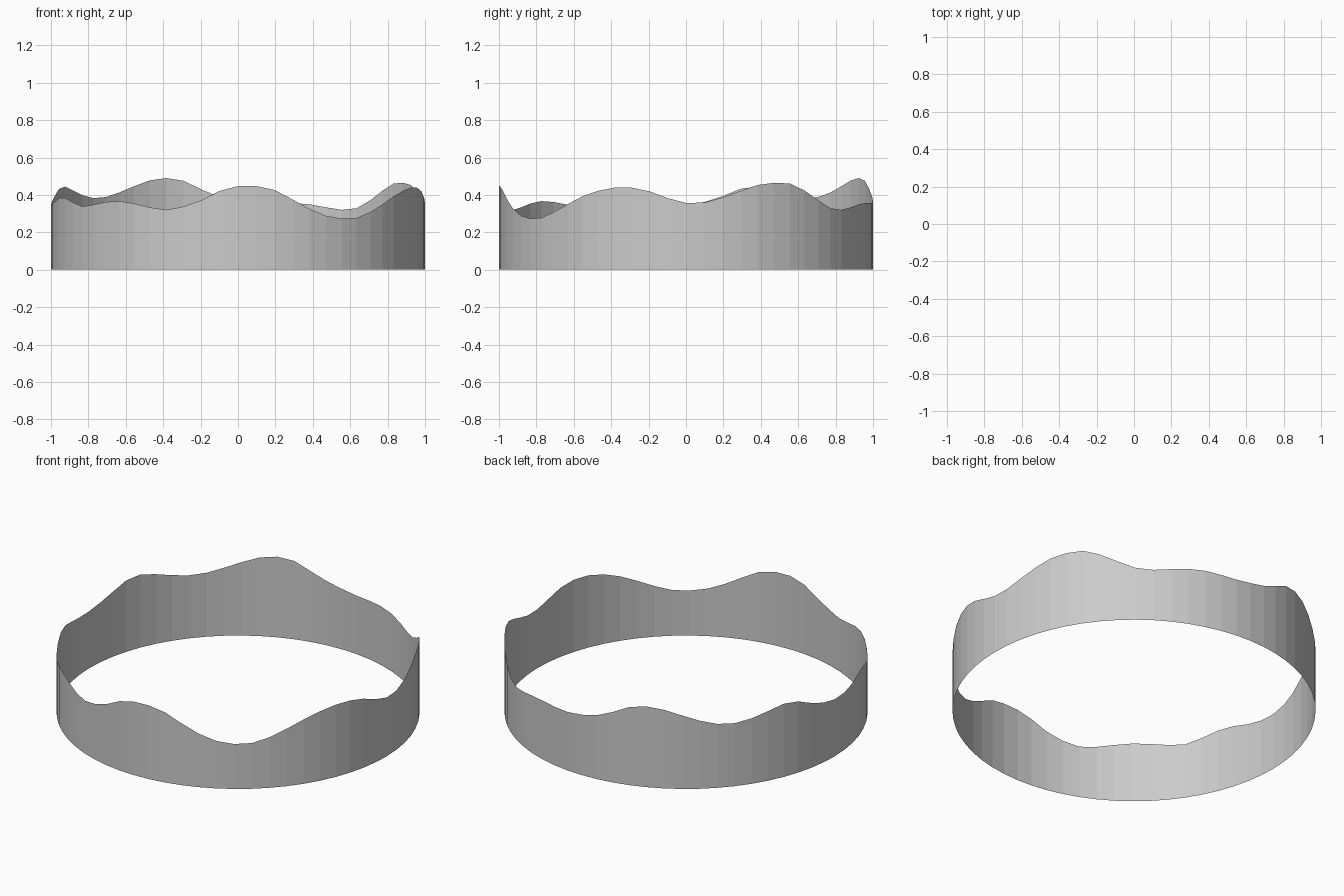
import bpy, bmesh, math

if "Cube" in bpy.data.objects:
    bpy.data.objects.remove(bpy.data.objects["Cube"])

SEGMENTS = 64
RADIUS = 1.0

# Rim height profile: (angle in degrees, height)
RIM = [
    (3, .353), (10, .38), (18, .428), (23, .455), (29, .465), (34, .46),
    (44, .38), (49, .337), (56, .32), (64, .34), (70, .355), (75, .357),
    (84, .355), (91, .37), (98, .402), (107, .476), (112.5, .49), (118.5, .476),
    (126, .433), (134, .391), (141, .383), (150, .414), (157, .444),
    (163, .433), (171, .378), (177, .353), (183, .345), (191, .362), (199, .387),
    (204, .38), (213, .338), (219, .347), (225.5, .363), (230, .367),
    (237, .352), (247.5, .32), (258, .367), (267, .438), (274, .449),
    (281, .428), (291, .337), (298, .289), (304, .273), (311, .283),
    (318, .33), (327, .396), (335, .433), (340, .441), (348.6, .42), (354, .385),
]


def rim_height(angle):
    """Smooth periodic interpolation of the rim profile."""
    n = len(RIM)

    def knot(k):
        return RIM[k % n][0] + 360 * (k // n), RIM[k % n][1]

    def slope(k):
        (a, p), (b, q), (c, r) = knot(k - 1), knot(k), knot(k + 1)
        s, t = (q - p) / (b - a), (r - q) / (c - b)
        return (s * (c - b) + t * (b - a)) / (c - a)

    if angle < RIM[0][0]:
        angle += 360
    i = max(k for k in range(n) if RIM[k][0] <= angle)
    (a, p), (b, q) = knot(i), knot(i + 1)
    d = b - a
    t = (angle - a) / d
    return ((2*t**3 - 3*t**2 + 1) * p + (t**3 - 2*t**2 + t) * d * slope(i)
            + (3*t**2 - 2*t**3) * q + (t**3 - t**2) * d * slope(i + 1))


# Single-sheet ring wall with wavy upper rim
bm = bmesh.new()
columns = []
for i in range(SEGMENTS):
    deg = 360 * i / SEGMENTS
    x, y = RADIUS * math.cos(math.radians(deg)), RADIUS * math.sin(math.radians(deg))
    columns.append((bm.verts.new((x, y, 0)), bm.verts.new((x, y, rim_height(deg)))))
for i, (low, high) in enumerate(columns):
    next_low, next_high = columns[(i + 1) % SEGMENTS]
    bm.faces.new((low, next_low, next_high, high))

mesh = bpy.data.meshes.new("wavy_ring_wall")
bm.to_mesh(mesh)
bm.free()
bpy.context.collection.objects.link(bpy.data.objects.new("wavy_ring_wall", mesh))
